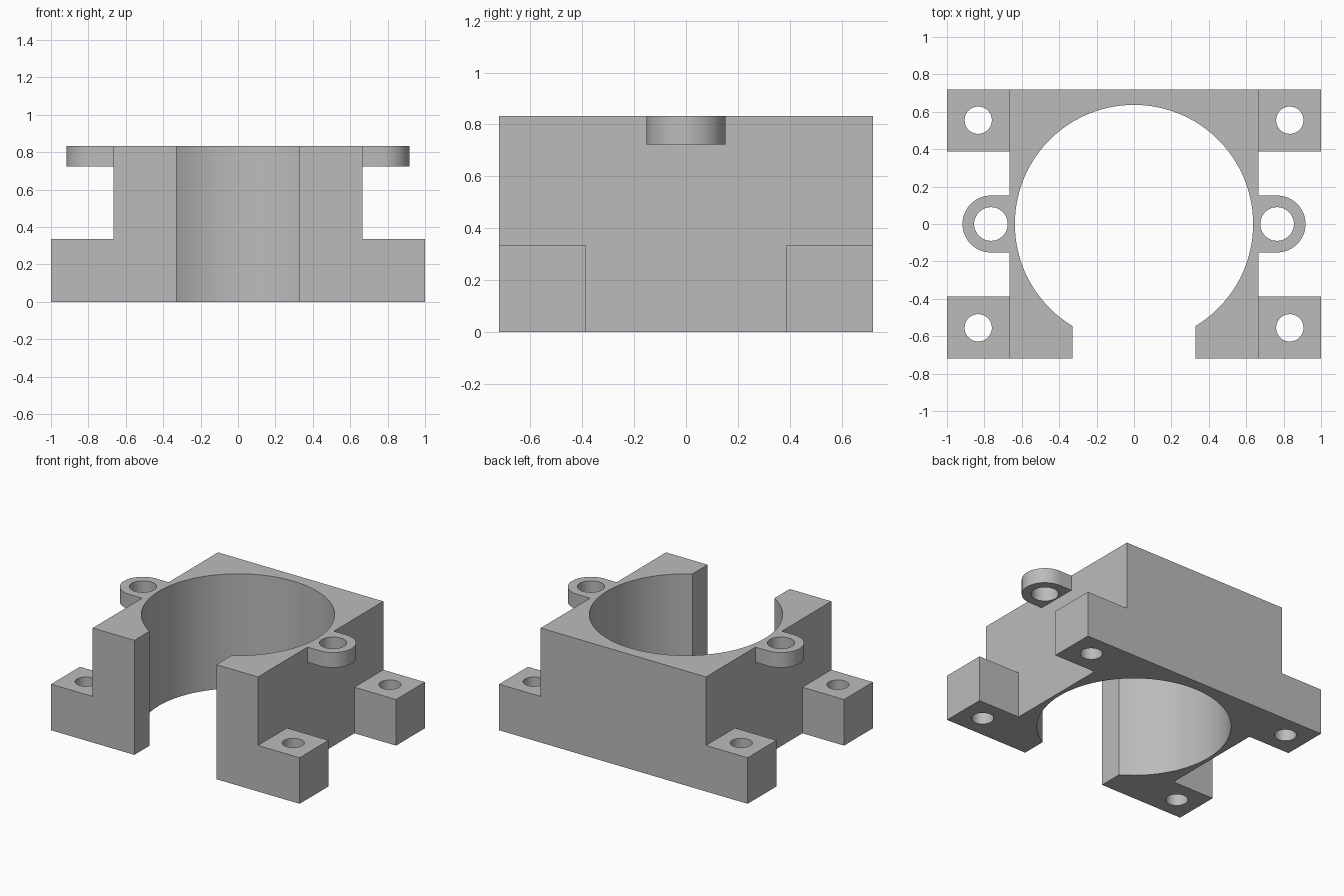
import bpy
import bmesh
from math import acos, asin, cos, pi, radians, sin

default = bpy.data.objects.get("Cube")
if default:
    bpy.data.objects.remove(default)

# Overall dimensions
HALF_W, HALF_D, HEIGHT = 0.665, 0.72, 0.833
BORE, SLOT = 0.637, 0.33
FOOT_Y, FOOT_H = 0.388, 0.335
EAR_X, EAR_R, EAR_Z = 0.765, 0.152, 0.723

grey = bpy.data.materials.new("plain grey")
grey.use_nodes = True
colour = (0.5, 0.5, 0.5, 1)
grey.diffuse_color = colour
grey.node_tree.nodes["Principled BSDF"].inputs["Base Color"].default_value = colour


def arc(cx, cy, r, start, end, steps):
    return [(cx + r * cos(start + (end - start) * i / steps),
             cy + r * sin(start + (end - start) * i / steps)) for i in range(steps + 1)]


def circle(cx, cy, r, steps=48):
    return arc(cx, cy, r, 0, 2 * pi, steps)[:-1]


def extrude(name, loops, z0, z1):
    """Extrude an outline upwards; any further loops become through holes."""
    curve = bpy.data.curves.new(name, "CURVE")
    curve.dimensions = "2D"
    curve.fill_mode = "BOTH"
    curve.extrude = (z1 - z0) / 2
    for loop in loops:
        spline = curve.splines.new("POLY")
        spline.points.add(len(loop) - 1)
        for point, (x, y) in zip(spline.points, loop):
            point.co = (x, y, 0, 1)
        spline.use_cyclic_u = True
    temp = bpy.data.objects.new(name + " outline", curve)
    bpy.context.collection.objects.link(temp)
    bpy.context.view_layer.update()
    graph = bpy.context.evaluated_depsgraph_get()
    mesh = bpy.data.meshes.new_from_object(temp.evaluated_get(graph))
    bpy.data.objects.remove(temp)

    # Weld caps to walls and lift into place
    bm = bmesh.new()
    bm.from_mesh(mesh)
    bmesh.ops.remove_doubles(bm, verts=bm.verts, dist=1e-5)
    bmesh.ops.translate(bm, verts=bm.verts, vec=(0, 0, (z0 + z1) / 2))
    bmesh.ops.recalc_face_normals(bm, faces=bm.faces)
    bm.to_mesh(mesh)
    bm.free()
    mesh.materials.clear()
    mesh.materials.append(grey)
    obj = bpy.data.objects.new(name, mesh)
    bpy.context.collection.objects.link(obj)
    bpy.ops.object.select_all(action="DESELECT")
    obj.select_set(True)
    bpy.context.view_layer.objects.active = obj
    bpy.ops.object.shade_smooth_by_angle(angle=radians(30))
    return obj


# Block with a round bore that opens through a slot at the front
gap = asin(SLOT / BORE)
bore = arc(0, 0, BORE, -pi / 2 + gap, 1.5 * pi - gap, 96)
body = [(-SLOT, -HALF_D), (-HALF_W, -HALF_D), (-HALF_W, HALF_D),
        (HALF_W, HALF_D), (HALF_W, -HALF_D), (SLOT, -HALF_D)]
extrude("clamp_body", [body + bore], 0, HEIGHT)

for side, sx in (("left", 1), ("right", -1)):
    # Drilled mounting feet at the corners
    for end, sy in (("front", -1), ("back", 1)):
        foot = [(sx * x, sy * y) for x, y in
                ((HALF_W, FOOT_Y), (1, FOOT_Y), (1, HALF_D), (HALF_W, HALF_D))]
        hole = circle(sx * 0.833, sy * 0.555, 0.073)
        extrude(f"{end}_{side}_foot", [foot, hole], 0, FOOT_H)

    # Rounded screw ears flush with the top
    ear = [(HALF_W, -EAR_R)] + arc(EAR_X, 0, EAR_R, -pi / 2, pi / 2, 32) + [(HALF_W, EAR_R)]
    ear = [(sx * x, y) for x, y in ear]
    extrude(f"{side}_ear", [ear, circle(sx * EAR_X, 0, 0.09)], EAR_Z, HEIGHT)
